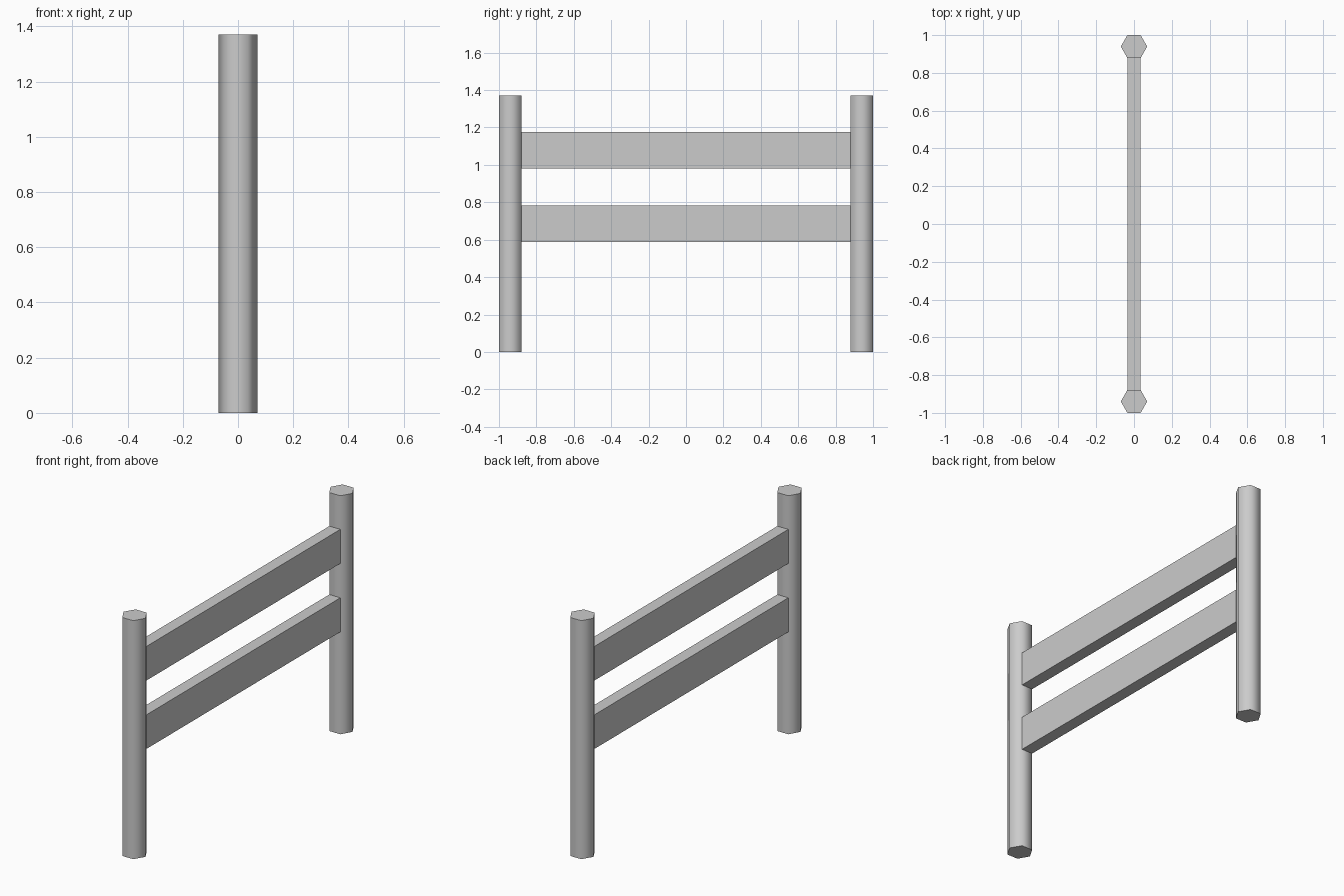
import bpy
from math import radians, cos

if "Cube" in bpy.data.objects:
    bpy.data.objects.remove(bpy.data.objects["Cube"])

HEIGHT = 1.37
RADIUS = 0.07
APOTHEM = RADIUS * cos(radians(30))
POST_Y = 1.0 - APOTHEM
RAIL_LENGTH = 2 * (POST_Y - APOTHEM)


def add_post(name, y):
    # Six-sided post with corners pointing along x, smooth sides, sharp caps
    bpy.ops.mesh.primitive_cylinder_add(vertices=6, radius=RADIUS, depth=HEIGHT,
                                        location=(0, y, HEIGHT / 2),
                                        rotation=(0, 0, radians(30)))
    post = bpy.context.object
    post.name = name
    bpy.ops.object.transform_apply(location=False, rotation=True, scale=True)
    bpy.ops.object.shade_smooth_by_angle(angle=radians(70))


def add_rail(name, bottom, top):
    # Flat plank spanning between the inner faces of the posts
    bpy.ops.mesh.primitive_cube_add(size=1, location=(0, 0, (bottom + top) / 2))
    rail = bpy.context.object
    rail.name = name
    rail.scale = (RADIUS, RAIL_LENGTH, top - bottom)
    bpy.ops.object.transform_apply(location=False, rotation=False, scale=True)


# Posts
add_post("front_post", -POST_Y)
add_post("back_post", POST_Y)

# Rails
add_rail("lower_rail", 0.588, 0.784)
add_rail("upper_rail", 0.981, 1.177)
